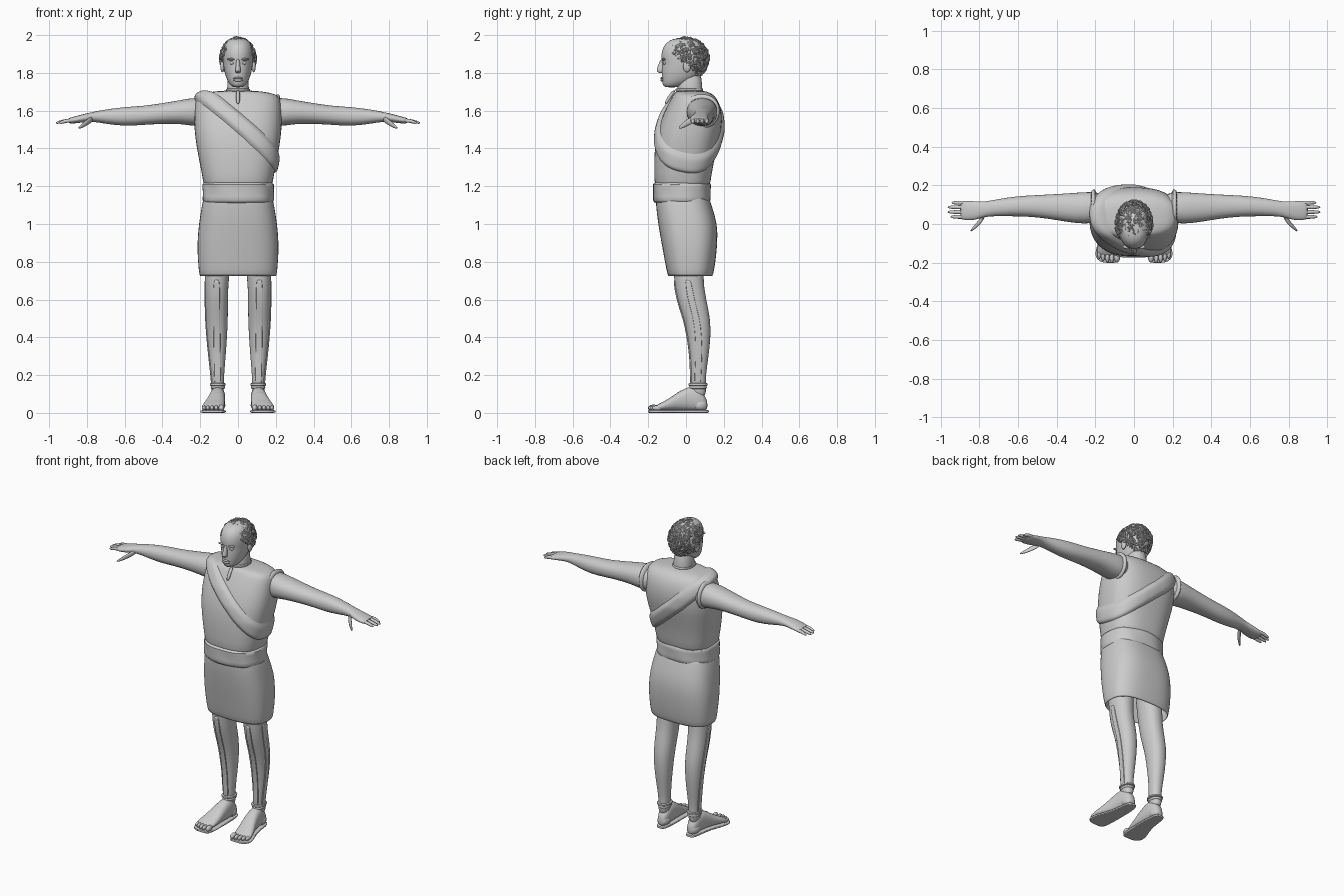
import bpy, bmesh, random
from math import sin, cos, pi, radians
from mathutils import Vector
from mathutils.bvhtree import BVHTree

if "Cube" in bpy.data.objects:
    bpy.data.objects.remove(bpy.data.objects["Cube"])
random.seed(4)

grey = bpy.data.materials.new("plain_grey")
grey.use_nodes = True
grey.diffuse_color = (0.6, 0.6, 0.6, 1)
grey.node_tree.nodes["Principled BSDF"].inputs["Base Color"].default_value = (0.6, 0.6, 0.6, 1)


def finish(name, bm, mirror=False, subdivide=True, thickness=0):
    bmesh.ops.recalc_face_normals(bm, faces=bm.faces)
    mesh = bpy.data.meshes.new(name)
    bm.to_mesh(mesh)
    bm.free()
    mesh.shade_smooth()
    mesh.set_sharp_from_angle(angle=radians(60))
    mesh.materials.append(grey)
    ob = bpy.data.objects.new(name, mesh)
    bpy.context.collection.objects.link(ob)
    if mirror:
        mod = ob.modifiers.new("Mirror", "MIRROR")
        mod.use_mirror_merge = False
    if thickness:
        mod = ob.modifiers.new("Solidify", "SOLIDIFY")
        mod.thickness = thickness
    if subdivide:
        mod = ob.modifiers.new("Subdivision", "SUBSURF")
        mod.levels = mod.render_levels = 1
    return ob


def add_loft(bm, rings, axis="z", power=2.2, segments=24, caps=True, wobble=0):
    """Skin rings given as (position, low, high, low, high) along one axis."""
    order = {"x": (2, 0, 1), "y": (0, 2, 1), "z": (0, 1, 2)}[axis]
    loops = []
    for k, (t, a0, a1, b0, b1) in enumerate(rings):
        loop = []
        for i in range(segments):
            ang = 2 * pi * i / segments
            c, s = cos(ang), sin(ang)
            ripple = 1 + wobble * sin(7 * ang + k)
            u = abs(c) ** (2 / power) * (1 if c > 0 else -1) * ripple
            v = abs(s) ** (2 / power) * (1 if s > 0 else -1) * ripple
            p = ((a0 + a1) / 2 + u * (a1 - a0) / 2, (b0 + b1) / 2 + v * (b1 - b0) / 2, t)
            loop.append(bm.verts.new([p[j] for j in order]))
        loops.append(loop)
    for lower, upper in zip(loops, loops[1:]):
        for i in range(segments):
            j = (i + 1) % segments
            bm.faces.new((lower[i], lower[j], upper[j], upper[i]))
    if caps:
        bm.faces.new(loops[0])
        bm.faces.new(loops[-1])


def loft(name, rings, mirror=False, subdivide=True, thickness=0, **shape):
    bm = bmesh.new()
    add_loft(bm, rings, **shape)
    return finish(name, bm, mirror, subdivide, thickness)


def ball(bm, centre, size):
    made = bmesh.ops.create_uvsphere(bm, u_segments=20, v_segments=12, radius=1)["verts"]
    for v in made:
        v.co = Vector(centre) + Vector([a * b for a, b in zip(v.co, size)])


def even(z, half, front, back):
    return (z, -half, half, front, back)


# Tunic body
torso = loft("tunic_body", [even(*r) for r in (
    (1.17, .178, -.16, .12), (1.22, .183, -.168, .13), (1.32, .203, -.17, .145),
    (1.42, .222, -.165, .17), (1.5, .232, -.15, .19), (1.58, .232, -.122, .192),
    (1.64, .228, -.092, .178), (1.675, .218, -.073, .155), (1.695, .185, -.06, .13),
    (1.708, .07, -.045, .09))], power=2.6, segments=32)

# Shoulder sash laid over the tunic by casting rays at it
bm = bmesh.new()
bm.from_mesh(torso.data)
tree = BVHTree.FromBMesh(bm)
bm.free()
across = Vector((.39, 0, -.36)).normalized()
back = Vector((0, 1, -.22)).normalized()
normal = across.cross(back).normalized()
centre = Vector((.01, .03, 1.495))
bm = bmesh.new()
strips = []
for i in range(64):
    ang = 2 * pi * i / 64
    out = across * cos(ang) + back * sin(ang)
    strip = []
    for k in range(7):
        w = (k - 3) / 3
        base = centre + normal * w * .048
        hit = tree.ray_cast(base + out, -out)[0] or base + out * .2
        lift = -.004 if abs(w) == 1 else .018 - .006 * w * w
        strip.append(bm.verts.new(hit + out * lift))
    strips.append(strip)
for i, strip in enumerate(strips):
    after = strips[(i + 1) % len(strips)]
    for k in range(6):
        bm.faces.new((strip[k], strip[k + 1], after[k + 1], after[k]))
finish("shoulder_sash", bm)

# Gathered waist belt and skirt
loft("waist_belt", [even(*r) for r in (
    (1.105, .183, -.165, .12), (1.12, .192, -.176, .132), (1.17, .186, -.172, .128),
    (1.215, .192, -.18, .133), (1.225, .18, -.166, .122))], segments=48, power=2.4, wobble=.014)
loft("skirt", [even(*r) for r in (
    (1.15, .18, -.16, .12), (1.1, .192, -.16, .135), (1.0, .208, -.148, .168),
    (.9, .217, -.13, .167), (.8, .213, -.112, .157), (.722, .205, -.097, .143))],
    power=2.7, segments=32, caps=False, thickness=.008)

# Arms with armhole rims
loft("arms", [(.15, .02, .16, 1.52, 1.66), (.22, 0, .168, 1.515, 1.672), (.3, .003, .162, 1.53, 1.657),
              (.4, .02, .155, 1.53, 1.64), (.5, .035, .15, 1.525, 1.625), (.6, .04, .145, 1.517, 1.62),
              (.7, .04, .13, 1.53, 1.607), (.77, .04, .115, 1.543, 1.593), (.82, .018, .118, 1.538, 1.582),
              (.88, .02, .12, 1.53, 1.565), (.9, .026, .114, 1.535, 1.56)], mirror=True, axis="x")
loft("armhole_rims", [(.19, -.02, .185, 1.5, 1.685), (.215, -.012, .178, 1.508, 1.69),
                      (.225, -.005, .172, 1.515, 1.682)], mirror=True, axis="x")

# Fingers and thumb
bm = bmesh.new()
for y, tip in ((.11, .945), (.087, .965), (.062, .965), (.037, .95)):
    add_loft(bm, [(x, y - r, y + r, z - r, z + r) for x, z, r in (
        (.86, 1.55, .011), (.91, 1.547, .011), (tip - .015, 1.538, .009), (tip, 1.535, .004))],
        axis="x", segments=10)
add_loft(bm, [(x, y - r, y + r, z - r, z + r) for x, y, z, r in (
    (.765, .06, 1.56, .016), (.79, .02, 1.545, .019), (.82, -.012, 1.522, .013), (.848, -.038, 1.507, .006))],
    axis="x", segments=10)
finish("fingers", bm, mirror=True)

# Legs, with flat straps following the shin and the outer side
leg = [(.08, .076, .14, .025, .108), (.14, .074, .14, .025, .105), (.2, .074, .143, .025, .105),
       (.3, .065, .155, .022, .12), (.4, .058, .165, .008, .131), (.5, .053, .172, -.012, .13),
       (.6, .053, .174, -.05, .107), (.72, .05, .176, -.066, .087), (.95, .02, .18, -.08, .1)]
loft("legs", leg, mirror=True)
bm = bmesh.new()
for z0, z1 in ((1, -1),):
    shin = leg[z0:z1]
    add_loft(bm, [(z, (a + b) / 2 - .018, (a + b) / 2 + .018, c - .004, c + .02) for z, a, b, c, d in shin],
             power=6, segments=16)
    add_loft(bm, [(z, b - .012, b + .003, (c + d) / 2 - .02, (c + d) / 2 + .015) for z, a, b, c, d in shin],
             power=6, segments=16)
finish("leg_straps", bm, mirror=True)

# Feet
foot = [(.115, .088, .122, .02, .06), (.09, .072, .14, .012, .11), (.04, .066, .146, .012, .15),
        (-.03, .068, .156, .012, .12), (-.09, .07, .18, .012, .075), (-.14, .075, .195, .012, .05),
        (-.165, .085, .188, .014, .036)]
loft("feet", foot, mirror=True, axis="y", power=2.4)
bm = bmesh.new()
for x, y, r in ((.088, -.172, .015), (.115, -.175, .011), (.138, -.172, .011), (.16, -.165, .01), (.18, -.153, .01)):
    ball(bm, (x, y, .026), (r, .027, r + .003))
finish("toes", bm, mirror=True, subdivide=False)

# Sandals: sole, heel cup, crossing straps and ankle band
loft("sandal_soles", [(y, a, b, 0, .015) for y, a, b in (
    (.122, .09, .12), (.11, .072, .14), (.05, .064, .147), (-.03, .064, .158), (-.1, .064, .188),
    (-.15, .066, .203), (-.185, .072, .195), (-.203, .085, .155))], mirror=True, axis="y", power=5)
bm = bmesh.new()
for first, last in ((0, 2), (3, 4), (4, 6)):
    ends = foot[first], foot[last]
    mix = 1 if first == 0 else .45
    swell = .004
    end = [p + (q - p) * mix for p, q in zip(*ends)]
    band = [ends[0], foot[1], end] if first == 0 else [ends[0], end]
    lid = .075 if first == 0 else 1
    add_loft(bm, [(y, a - swell, b + swell, c - .004, min(d + swell, lid)) for y, a, b, c, d in band], axis="y")
for z, grow in ((.135, .005), (.15, .01)):
    add_loft(bm, [(z + h, .074 - g, .14 + g, .022 - g, .106 + g) for h, g in (
        (-.009, 0), (-.006, grow), (.006, grow), (.009, 0))])
finish("sandal_straps", bm, mirror=True)

# Neck, cord and pendant
loft("neck", [even(*r) for r in ((1.66, .07, -.05, .1), (1.72, .055, -.045, .083), (1.82, .055, -.04, .085))])
loft("neck_cord", [even(*r) for r in ((1.7, .058, -.05, .085), (1.705, .066, -.058, .093),
                                      (1.715, .066, -.058, .091), (1.72, .052, -.048, .08))])
loft("pendant", [even(*r) for r in ((1.635, .005, -.112, -.1), (1.65, .011, -.11, -.09),
                                    (1.675, .009, -.098, -.075), (1.71, .012, -.07, -.05))], segments=12)

# Head with facial features
loft("head", [even(*r) for r in (
    (1.722, .025, -.115, -.04), (1.74, .046, -.126, .01), (1.775, .065, -.128, .068), (1.82, .075, -.13, .092),
    (1.85, .079, -.125, .1), (1.875, .081, -.132, .105), (1.92, .082, -.13, .104), (1.96, .07, -.108, .088),
    (1.985, .04, -.065, .045))], power=2.1)
loft("nose", [even(*r) for r in ((1.798, .01, -.142, -.11), (1.808, .018, -.16, -.11),
                                 (1.835, .011, -.15, -.11), (1.878, .009, -.133, -.11))], segments=12)
bm = bmesh.new()
for z, half in ((1.772, .006), (1.761, .007)):
    ball(bm, (0, -.126, z), (.026, .009, half))
finish("lips", bm, subdivide=False)
for name, spot, size in (("eyes", (.031, -.113, 1.852), (.014, .01, .008)),
                         ("eyebrows", (.034, -.118, 1.872), (.024, .011, .006)),
                         ("ears", (.083, .005, 1.835), (.011, .02, .032))):
    bm = bmesh.new()
    ball(bm, spot, size)
    finish(name, bm, mirror=True, subdivide=False)


# Hair: a scalp shell trimmed at the hairline, covered in curls
def below_hairline(p):
    return p.z < 1.935 - .15 * min(1, max(0, (p.y + .1) / .17))


bm = bmesh.new()
ball(bm, (0, -.008, 1.875), (.09, .116, .108))
bmesh.ops.subdivide_edges(bm, edges=bm.edges, cuts=1, use_grid_fill=True)
bmesh.ops.delete(bm, geom=[f for f in bm.faces if below_hairline(f.calc_center_median())], context="FACES")
finish("scalp_hair", bm, subdivide=False, thickness=.006)

curls = bpy.data.curves.new("hair_curls", "CURVE")
curls.dimensions = "3D"
curls.bevel_depth = .0042
curls.bevel_resolution = 1
curls.use_fill_caps = True
curls.materials.append(grey)
for _ in range(620):
    d = Vector([random.gauss(0, 1) for _ in range(3)]).normalized()
    p = Vector((d.x * .094, d.y * .119, 1.875 + d.z * .111))
    if below_hairline(p):
        continue
    side = d.cross(Vector([random.uniform(-1, 1) for _ in range(3)])).normalized()
    up = (d.cross(side) + d * random.uniform(0, .6)).normalized()
    radius = random.uniform(.007, .013)
    spline = curls.splines.new("POLY")
    spline.points.add(7)
    for k, pt in enumerate(spline.points):
        a = k * .65
        pt.co = (*(p + (side * cos(a) + up * sin(a)) * radius), 1)
        pt.radius = 1.1 - .08 * k
bpy.context.collection.objects.link(bpy.data.objects.new("hair_curls", curls))
